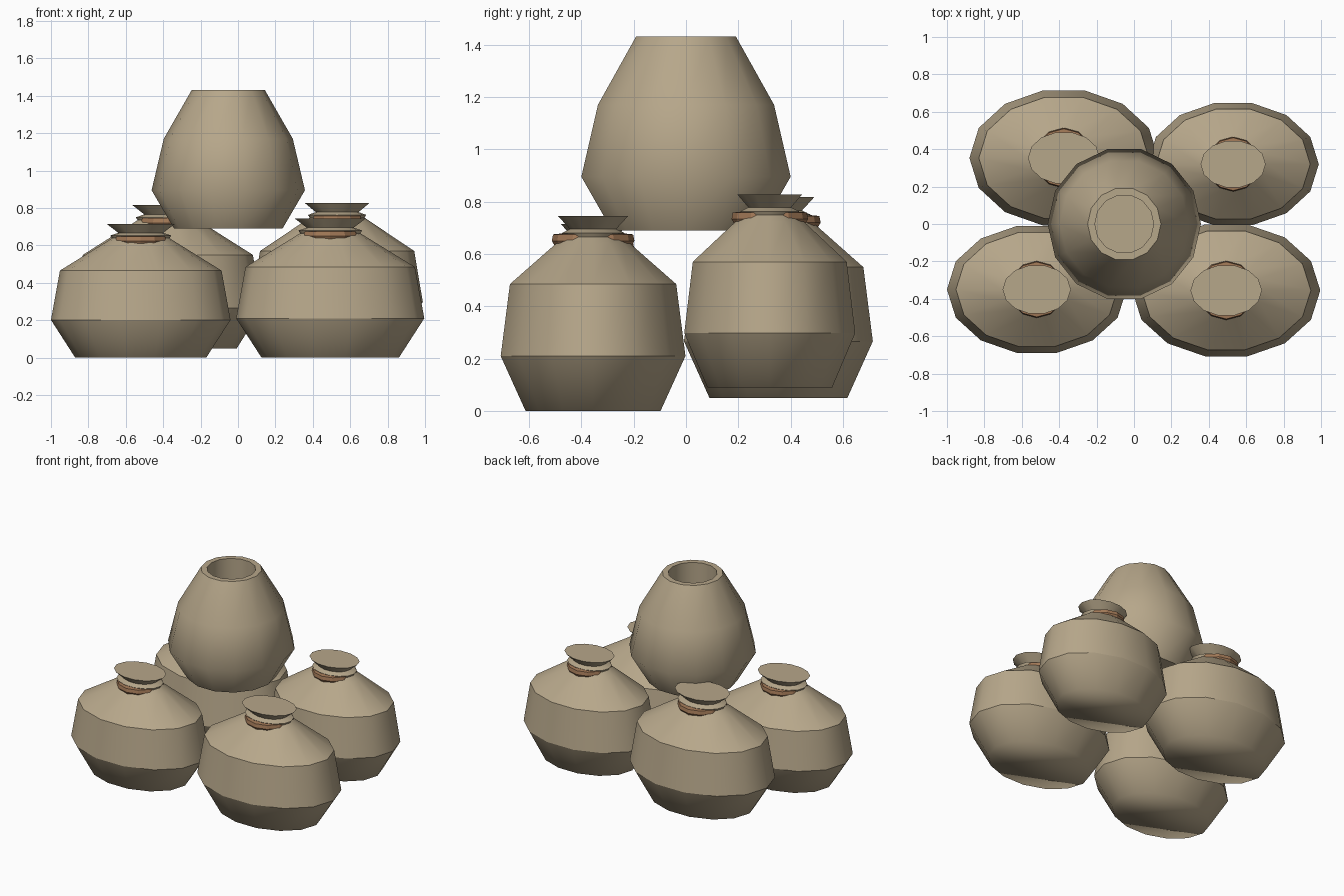
import bpy
import bmesh
from math import cos, sin, tau, radians

cube = bpy.data.objects.get("Cube")
if cube:
    bpy.data.objects.remove(cube, do_unlink=True)


def material(name, color):
    mat = bpy.data.materials.new(name)
    mat.use_nodes = True
    mat.diffuse_color = color
    bsdf = mat.node_tree.nodes["Principled BSDF"]
    bsdf.inputs["Base Color"].default_value = color
    bsdf.inputs["Roughness"].default_value = 0.9
    return mat


tan = material("tan cloth", (0.47, 0.385, 0.255, 1))
brown = material("brown rope", (0.36, 0.19, 0.095, 1))


def lathe(name, profile, mat, sides=14, closed=False, smooth=50):
    """Revolve (radius, height) points; cap both ends unless closed."""
    bm = bmesh.new()
    rings = [[bm.verts.new((r * cos(tau * i / sides), r * sin(tau * i / sides), z))
              for i in range(sides)] for r, z in profile]
    pairs = list(zip(rings, rings[1:]))
    if closed:
        pairs.append((rings[-1], rings[0]))
    else:
        bm.faces.new(rings[0])
        bm.faces.new(rings[-1])
    for low, high in pairs:
        for i in range(sides):
            j = (i + 1) % sides
            bm.faces.new((low[i], low[j], high[j], high[i]))
    bmesh.ops.recalc_face_normals(bm, faces=bm.faces)
    mesh = bpy.data.meshes.new(name)
    bm.to_mesh(mesh)
    bm.free()
    mesh.materials.append(mat)
    obj = bpy.data.objects.new(name, mesh)
    bpy.context.collection.objects.link(obj)
    bpy.ops.object.select_all(action="DESELECT")
    obj.select_set(True)
    bpy.context.view_layer.objects.active = obj
    bpy.ops.object.shade_smooth_by_angle(angle=radians(smooth))
    return obj


# Sack outline: base, belly, shoulder, gathered neck and flared mouth
SACK = [(0.73, 0), (1, 0.21), (0.90, 0.485), (0.40, 0.64), (0.32, 0.665),
        (0.34, 0.68), (0.25, 0.695), (0.38, 0.745)]
# Rope band around the neck
ROPE = [(0.10, 0.63), (0.148, 0.635), (0.157, 0.65), (0.152, 0.675), (0.10, 0.68)]

# name: location, radii of the belly, height scale
sacks = {
    "front_left": ((0.493, -0.355, 0), (0.503, 0.362), 1.0),
    "front_right": ((-0.52, -0.35, 0), (0.48, 0.348), 0.96),
    "back_left": ((0.53, 0.32, 0.09), (0.458, 0.335), 0.99),
    "back_right": ((-0.375, 0.353, 0.05), (0.505, 0.37), 1.03),
}
for name, (loc, (rx, ry), h) in sacks.items():
    sack = lathe(name + "_sack", SACK, tan)
    sack.location = loc
    sack.scale = (rx, ry, h)
    rope = lathe(name + "_rope", ROPE, brown, sides=12, closed=True, smooth=25)
    rope.location = loc
    rope.scale = (rx / 0.5, ry / 0.36, h)

# Open pot resting on top of the sacks, with a hollow mouth
POT = [(0.29, 0.69), (0.41, 0.895), (0.345, 1.17), (0.196, 1.43),
       (0.157, 1.43), (0.157, 0.95)]
pot = lathe("top_pot", POT, tan)
pot.location.x = -0.052
